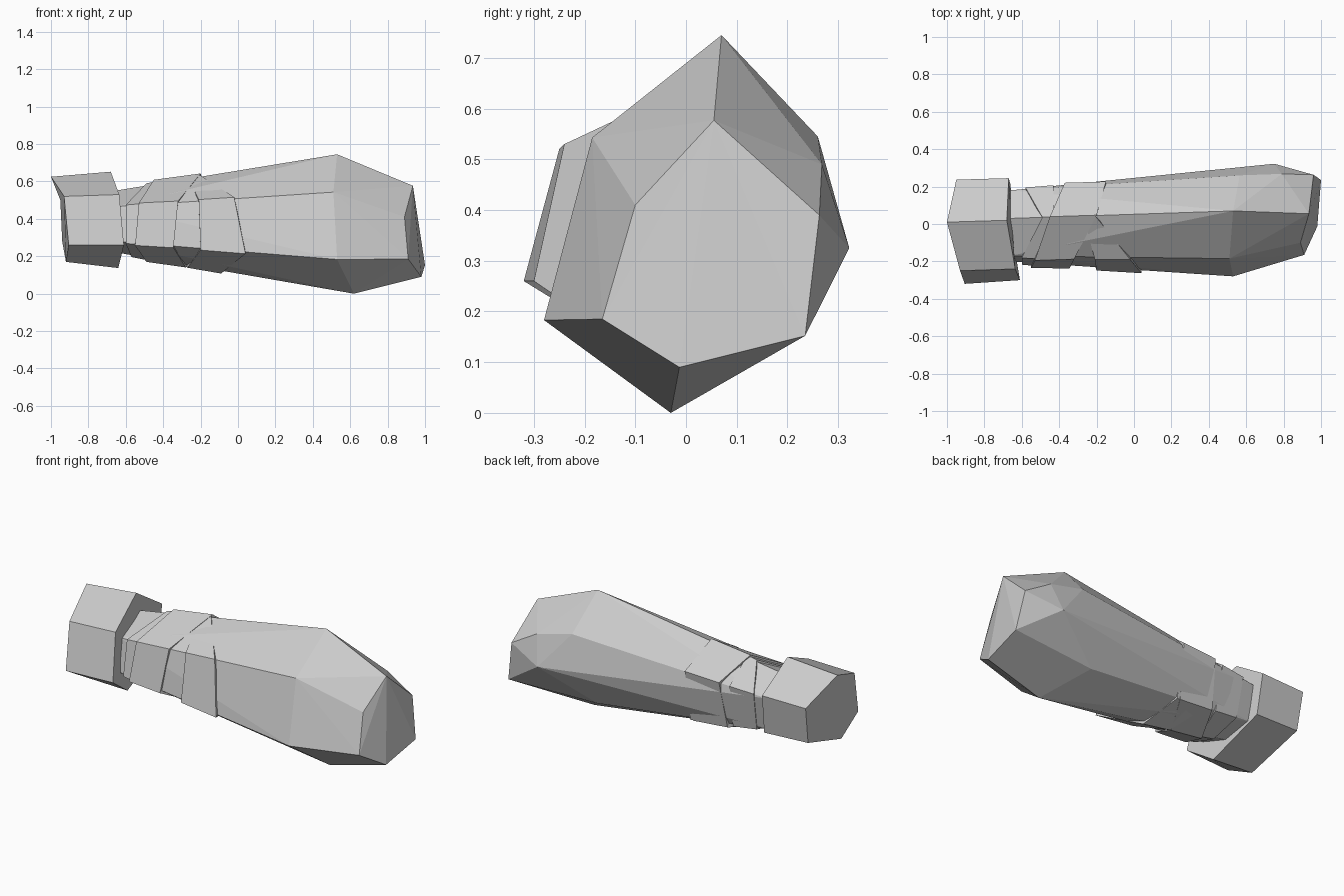
import bpy, bmesh
from mathutils import Vector

if "Cube" in bpy.data.objects:
    bpy.data.objects.remove(bpy.data.objects["Cube"])

grey = bpy.data.materials.new("plain_grey")
grey.diffuse_color = (0.6, 0.6, 0.6, 1)
grey.use_nodes = True
grey.node_tree.nodes["Principled BSDF"].inputs["Base Color"].default_value = grey.diffuse_color


def finish(name, bm):
    bmesh.ops.recalc_face_normals(bm, faces=bm.faces)
    me = bpy.data.meshes.new(name)
    bm.to_mesh(me)
    bm.free()
    me.materials.append(grey)
    ob = bpy.data.objects.new(name, me)
    bpy.context.collection.objects.link(ob)


# Cross-sections run: top, front upper, front lower, bottom, back lower, back upper
neck = [Vector(p) for p in [(-.66, .03, .55), (-.66, -.17, .465), (-.66, -.2, .28),
                            (-.66, -.03, .222), (-.66, .14, .26), (-.66, .18, .46)]]
wide = [Vector(p) for p in [(.53, .07, .745), (.51, -.185, .543), (.53, -.28, .183),
                            (.62, -.03, 0), (.45, .19, .14), (.565, .26, .545)]]
end = [(.935, .055, .577), (.89, -.10, .41), (.91, -.165, .185),
       (.98, -.013, .09), (1, .235, .152), (.96, .263, .39)]
bulge = [(.55, .262, .42), (.75, .322, .325), (.79, .268, .49)]


# Handle body: faceted club tapering to the neck
bm = bmesh.new()
for p in neck + wide + end + bulge:
    bm.verts.new(p)
bmesh.ops.convex_hull(bm, input=bm.verts)
bmesh.ops.dissolve_limit(bm, angle_limit=0.03, verts=bm.verts, edges=bm.edges)
finish("club_body", bm)


def on_body(i, x, scale):
    """Point on body ridge i at station x, scaled about the section centre."""
    a, b = neck[i], wide[i]
    p = a.lerp(b, (x - a.x) / (b.x - a.x))
    c = Vector((x, .02, .38))
    return c + (p - c) * scale


def loft(name, rings, closed):
    bm = bmesh.new()
    loops = [[bm.verts.new(p) for p in r] for r in rings]
    n = len(loops[0])
    pairs = list(zip(loops, loops[1:] + loops[:1])) if closed else list(zip(loops, loops[1:]))
    for a, b in pairs:
        for i in range(n):
            j = (i + 1) % n
            bm.faces.new((a[i], a[j], b[j], b[i]))
    if not closed:
        bm.faces.new(loops[0])
        bm.faces.new(loops[-1])
    finish(name, bm)


# Slanted wraps around the neck
def wrap(name, left, right, s_left, s_right):
    rows = [(left, .9), (left, s_left), (right, s_right), (right, .9)]
    loft(name, [[on_body(i, xs[i], s) for i in range(6)] for xs, s in rows], True)


wrap("left_wrap", (-.45, -.53, -.55, -.49, -.39, -.37),
     (-.2, -.32, -.345, -.28, -.17, -.15), 1.12, 1.07)
wrap("right_wrap", (-.27, -.21, -.2, -.27, -.35, -.35),
     (-.21, -.02, .04, -.09, -.15, -.15), 1.07, 1.06)
wrap("inner_wrap", (-.49, -.6, -.6, -.57, -.57, -.58),
     (-.43, -.5, -.5, -.47, -.42, -.43), 1.06, 1.07)

# Pommel: irregular six-sided block on the neck end
loft("pommel", [
    [(-1, .01, .625), (-.93, -.25, .52), (-.905, -.32, .26),
     (-.92, -.14, .17), (-.94, .2, .28), (-.95, .237, .5)],
    [(-.68, .02, .652), (-.635, -.24, .53), (-.61, -.3, .26),
     (-.64, -.12, .137), (-.66, .21, .27), (-.67, .245, .505)]], False)
